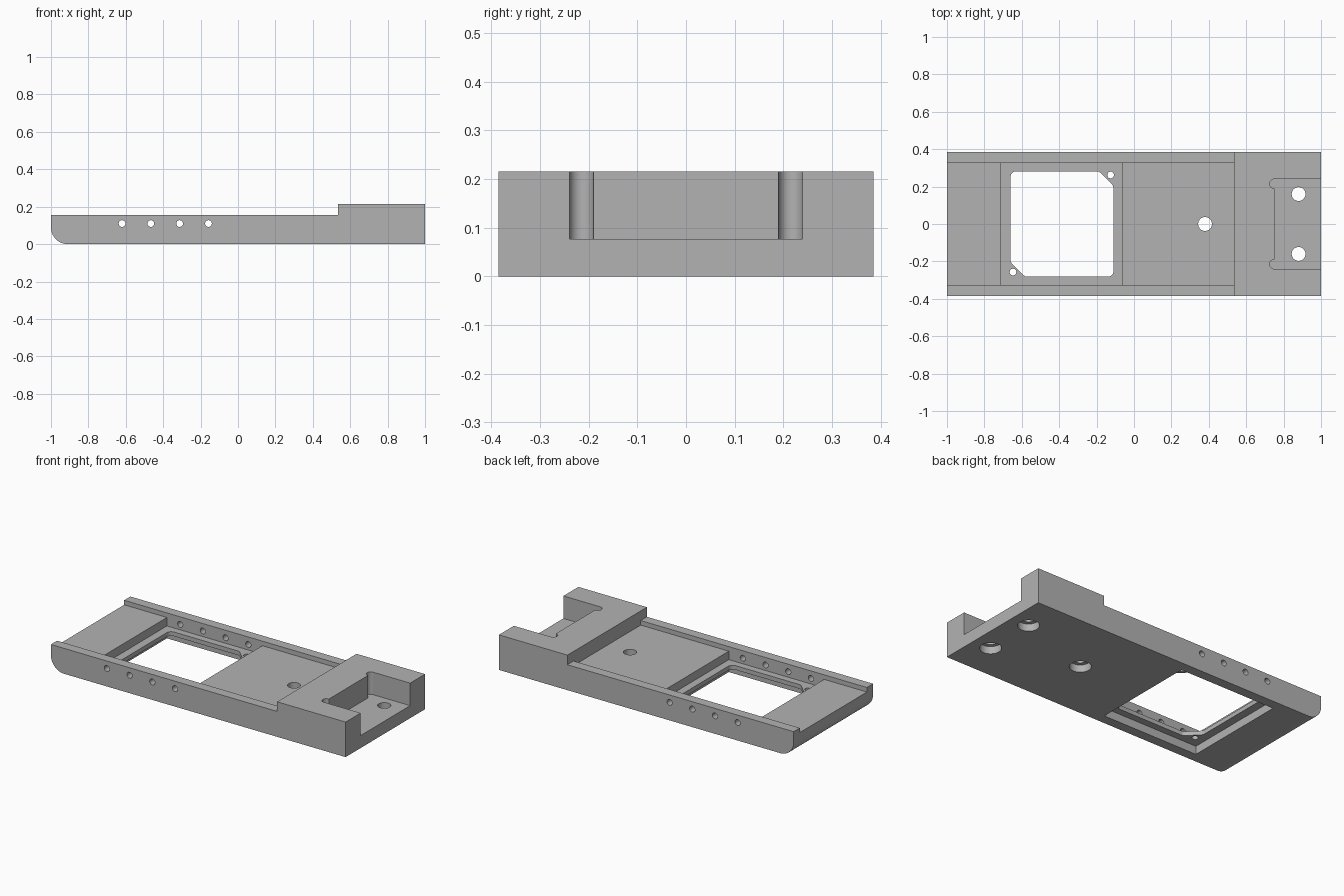
import bpy, bmesh
from math import sin, cos, pi, radians
from mathutils import Matrix

if "Cube" in bpy.data.objects:
    bpy.data.objects.remove(bpy.data.objects["Cube"], do_unlink=True)

grey = bpy.data.materials.new("machined_grey")
grey.use_nodes = True
GREY = (0.45, 0.45, 0.45, 1)
grey.diffuse_color = GREY
grey.node_tree.nodes["Principled BSDF"].inputs["Base Color"].default_value = GREY


def add_object(name, bm):
    bmesh.ops.recalc_face_normals(bm, faces=bm.faces)
    mesh = bpy.data.meshes.new(name)
    bm.to_mesh(mesh)
    bm.free()
    mesh.materials.append(grey)
    obj = bpy.data.objects.new(name, mesh)
    bpy.context.collection.objects.link(obj)
    return obj


def extrude(name, points, offset):
    """Solid from a closed outline swept along offset."""
    bm = bmesh.new()
    face = bm.faces.new([bm.verts.new(p) for p in points])
    top = bmesh.ops.extrude_face_region(bm, geom=[face])["geom"]
    bmesh.ops.translate(bm, vec=offset,
                        verts=[v for v in top if isinstance(v, bmesh.types.BMVert)])
    return add_object(name, bm)


def box(name, x0, x1, y, z0, z1):
    """Box symmetric about y = 0."""
    return extrude(name, [(x0, -y, z0), (x1, -y, z0), (x1, y, z0), (x0, y, z0)],
                   (0, 0, z1 - z0))


def cylinder(name, centre, radius, depth, along_y=False, sides=32):
    bm = bmesh.new()
    turn = Matrix.Rotation(pi / 2 if along_y else 0, 4, "X")
    bmesh.ops.create_cone(bm, cap_ends=True, segments=sides, radius1=radius,
                          radius2=radius, depth=depth,
                          matrix=Matrix.Translation(centre) @ turn)
    return add_object(name, bm)


def arc(cx, cy, r, start, end, steps):
    angles = [radians(start + (end - start) * i / steps) for i in range(steps + 1)]
    return [(cx + r * cos(a), cy + r * sin(a)) for a in angles]


def cut(target, cutter):
    mod = target.modifiers.new(cutter.name, "BOOLEAN")
    mod.operation = "DIFFERENCE"
    mod.solver = "EXACT"
    mod.object = cutter
    bpy.context.view_layer.objects.active = target
    bpy.ops.object.modifier_apply(modifier=mod.name)
    bpy.data.objects.remove(cutter, do_unlink=True)


# Body: side profile with a rounded nose and a raised end block
WIDTH = 0.385
profile = arc(-0.91, 0.09, 0.09, 180, 270, 14)
profile += [(1, 0), (1, 0.215), (0.535, 0.215), (0.535, 0.156), (-1, 0.156)]
body = extrude("slide_body", [(x, -WIDTH, z) for x, z in profile], (0, 2 * WIDTH, 0))

# Channel between the side rails, and the recesses above and below the window plate
INNER = 0.325
cut(body, box("channel", -1.1, 0.535, INNER, 0.128, 0.3))
cut(body, box("upper_recess", -0.71, -0.063, INNER, 0.076, 0.2))
cut(body, box("lower_recess", -0.71, -0.063, INNER, -0.1, 0.05))

# Window with two rounded corners and two chamfered corners
outline = arc(-0.63, 0.252, 0.03, 180, 90, 6)
outline += arc(-0.2, 0.252, 0.03, 90, 45, 3) + arc(-0.14, 0.192, 0.03, 45, 0, 3)
outline += arc(-0.14, -0.252, 0.03, 0, -90, 6)
outline += arc(-0.57, -0.252, 0.03, -90, -135, 3) + arc(-0.63, -0.192, 0.03, -135, -180, 3)
cut(body, extrude("window", [(x, y, 0) for x, y in outline], (0, 0, 0.2)))

# Small screw holes beside the window chamfers
for x, y in [(-0.125, 0.262), (-0.647, -0.257)]:
    cut(body, cylinder("plate_hole", (x, y, 0.06), 0.018, 0.1, sides=20))

# Open pocket in the end block with relieved inner corners
FLOOR = 0.077
cut(body, box("end_pocket", 0.75, 1.1, 0.24, FLOOR, 0.3))
for side in (-1, 1):
    cut(body, cylinder("corner_relief", (0.75, side * 0.215, FLOOR + 0.15), 0.025, 0.3))

# Mounting holes, counterbored from below
for x, y in [(0.38, 0), (0.88, 0.16), (0.88, -0.16)]:
    cut(body, cylinder("mounting_hole", (x, y, 0.1), 0.037, 0.4))
    cut(body, cylinder("counterbore", (x, y, 0), 0.06, 0.09))

# Cross holes through both rails
for i in range(4):
    cut(body, cylinder("rail_hole", (-0.62 + i * 0.154, 0, 0.11), 0.018, 1, True, 20))

# Smooth the curved walls, keep the edges crisp
bpy.ops.object.select_all(action="DESELECT")
body.select_set(True)
bpy.context.view_layer.objects.active = body
bpy.ops.object.shade_smooth_by_angle(angle=radians(25))
